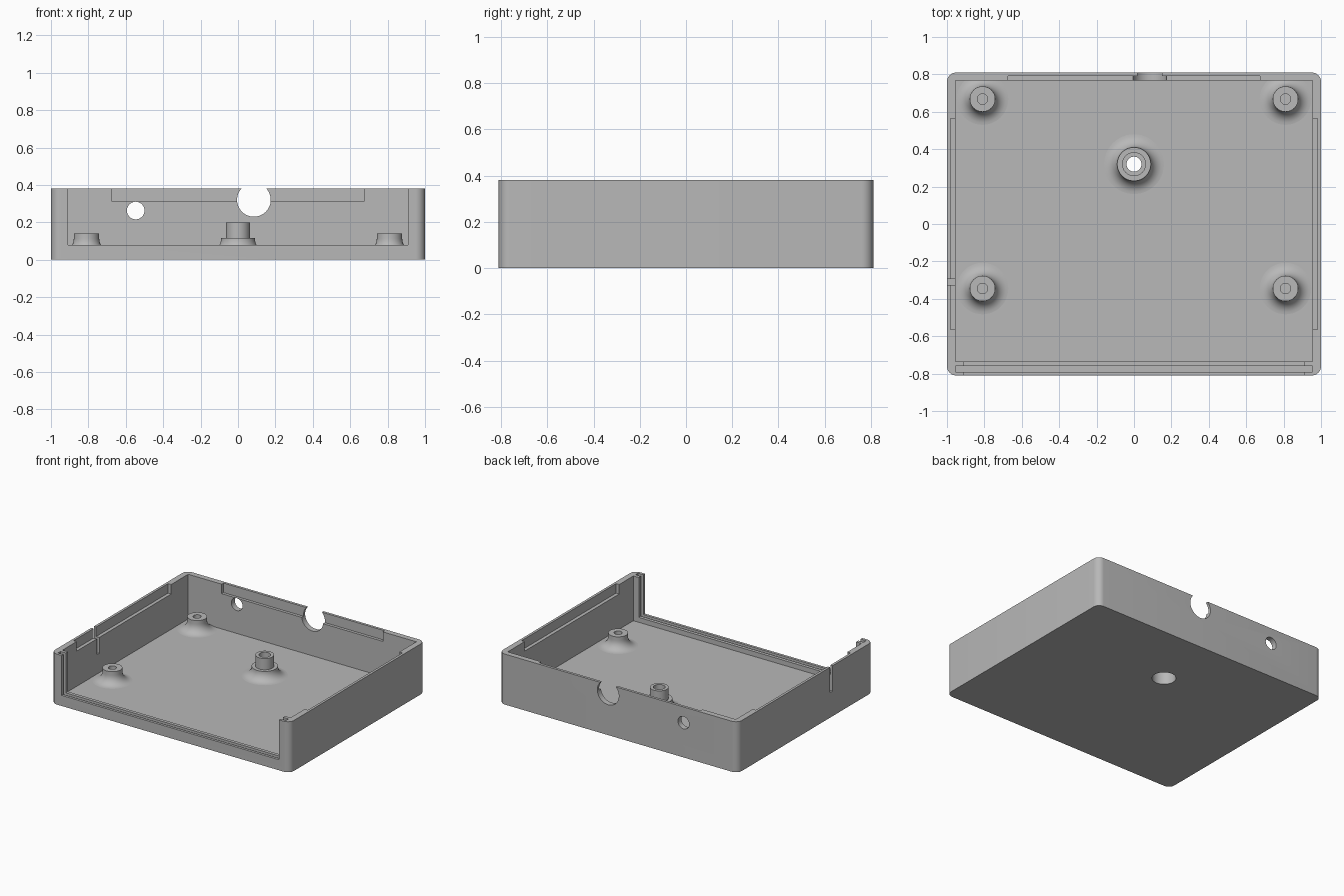
import bpy, bmesh, math
from mathutils import Matrix

if "Cube" in bpy.data.objects:
    bpy.data.objects.remove(bpy.data.objects["Cube"])

HEIGHT, FLOOR, RIM = 0.382, 0.043, 0.31
ABOVE = 0.5

grey = bpy.data.materials.new("light_grey_plastic")
grey.use_nodes = True
colour = (0.48, 0.48, 0.48, 1)
grey.diffuse_color = colour
grey.node_tree.nodes["Principled BSDF"].inputs["Base Color"].default_value = colour


def add_object(name, bm):
    bmesh.ops.recalc_face_normals(bm, faces=bm.faces)
    mesh = bpy.data.meshes.new(name)
    bm.to_mesh(mesh)
    bm.free()
    mesh.materials.append(grey)
    ob = bpy.data.objects.new(name, mesh)
    bpy.context.collection.objects.link(ob)
    return ob


def activate(ob):
    bpy.ops.object.select_all(action='DESELECT')
    ob.select_set(True)
    bpy.context.view_layer.objects.active = ob


def box(name, x, y, z, corner=0):
    """Box from min/max pairs, with optional rounded upright edges."""
    bm = bmesh.new()
    bmesh.ops.create_cube(bm, size=1)
    for v in bm.verts:
        v.co = [lo if c < 0 else hi for c, (lo, hi) in zip(v.co, (x, y, z))]
    if corner:
        upright = [e for e in bm.edges
                   if abs(e.verts[0].co.z - e.verts[1].co.z) > 0.01]
        bmesh.ops.bevel(bm, geom=upright, offset=corner, segments=8,
                        profile=0.5, affect='EDGES')
    return add_object(name, bm)


def rod(name, centre, radius, length, axis='Z'):
    bm = bmesh.new()
    turn = Matrix.Rotation(math.pi / 2, 4, 'X') if axis == 'Y' else Matrix()
    bmesh.ops.create_cone(bm, cap_ends=True, segments=48, radius1=radius,
                          radius2=radius, depth=length,
                          matrix=Matrix.Translation(centre) @ turn)
    return add_object(name, bm)


def cut(target, cutter):
    cutter.hide_render = True
    mod = target.modifiers.new("cut", 'BOOLEAN')
    mod.operation, mod.solver, mod.object = 'DIFFERENCE', 'EXACT', cutter
    activate(target)
    bpy.ops.object.modifier_apply(modifier=mod.name)
    bpy.data.objects.remove(cutter)


def lathe(name, profile, x, y, steps=48):
    """Spin a closed (radius, height) profile round an upright axis."""
    bm = bmesh.new()
    rings = []
    for i in range(steps):
        a = math.tau * i / steps
        rings.append([bm.verts.new((x + r * math.cos(a), y + r * math.sin(a), z))
                      for r, z in profile])
    n = len(profile)
    for i in range(steps):
        a, b = rings[i], rings[(i + 1) % steps]
        for j in range(n):
            k = (j + 1) % n
            bm.faces.new((a[j], b[j], b[k], a[k]))
    ob = add_object(name, bm)
    activate(ob)
    bpy.ops.object.shade_smooth_by_angle(angle=math.radians(30))
    return ob


def flare(radius, size):
    """Concave foot running from the post down to the floor."""
    pts = []
    for i in range(9):
        a = math.pi / 2 * i / 8
        pts.append((radius + size * (1 - math.cos(a)),
                    FLOOR + size * (1 - math.sin(a))))
    return pts + [(radius + size, FLOOR - 0.01)]


# Tray: rounded block, hollowed
tray = box("case_tray", (-1, 1), (-0.81, 0.81), (0, HEIGHT), corner=0.05)
cut(tray, box("cavity", (-0.955, 0.955), (-0.735, 0.768), (FLOOR, ABOVE)))

# Open front with a sliding panel groove
cut(tray, box("front_opening", (-0.91, 0.91), (-0.9, -0.7), (0.08, ABOVE)))
cut(tray, box("panel_groove", (-0.955, 0.955), (-0.79, -0.76), (0.05, ABOVE)))

# Rim recesses inside the back and side walls
cut(tray, box("back_recess", (-0.675, 0.675), (0.74, 0.79), (RIM, ABOVE)))
for s in (-1, 1):
    cut(tray, box("side_recess", sorted((s * 0.93, s * 0.981)),
                  (-0.565, 0.565), (RIM, ABOVE)))

# Slit in one side wall, cable openings in the back wall, screw hole in the floor
cut(tray, box("side_slit", (-1.1, -0.9), (-0.325, -0.295), (0.19, ABOVE)))
cut(tray, rod("cable_notch", (0.085, 0.8, 0.32), 0.09, 0.2, 'Y'))
cut(tray, rod("small_hole", (-0.547, 0.8, 0.263), 0.047, 0.2, 'Y'))
cut(tray, rod("screw_bore", (0, 0.32, 0), 0.082, 0.2))
activate(tray)
bpy.ops.object.shade_smooth_by_angle(angle=math.radians(30))

# Corner standoffs with blind holes
post = [(0.028, FLOOR - 0.01), (0.028, 0.14), (0.068, 0.14)] + flare(0.068, 0.07)
for side, x in (("right", -0.81), ("left", 0.81)):
    for end, y in (("front", -0.345), ("back", 0.668)):
        lathe(f"standoff_{end}_{side}", post, x, y)

# Stepped centre post with a through hole and a wide bore below
centre = [(0.082, FLOOR - 0.01), (0.082, 0.1), (0.04, 0.1), (0.04, 0.2),
          (0.064, 0.2), (0.064, 0.115), (0.09, 0.115)] + flare(0.09, 0.07)
lathe("centre_post", centre, 0, 0.32)
